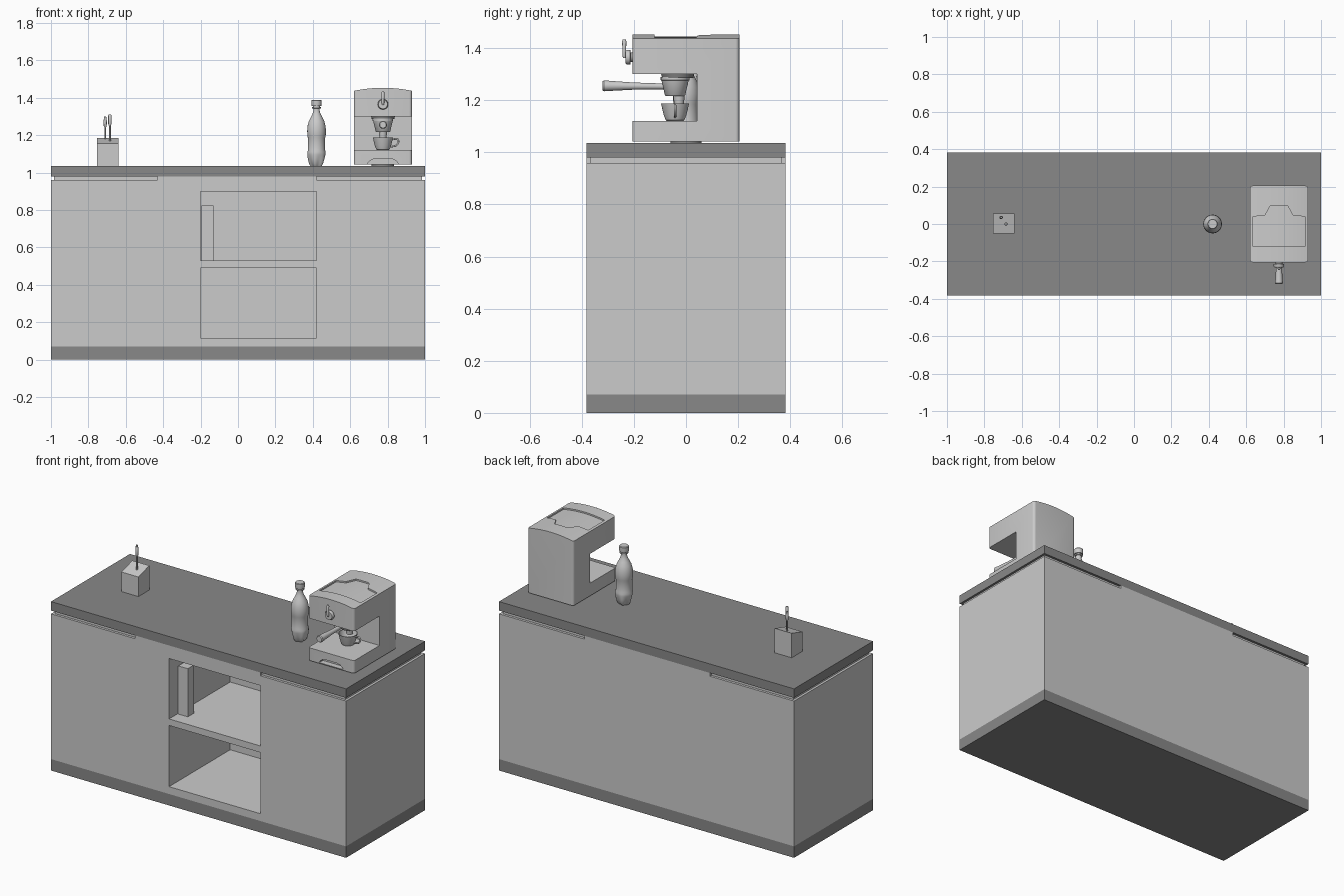
import bpy, bmesh
from math import sin, cos, pi, radians
from mathutils import Vector

if "Cube" in bpy.data.objects:
    bpy.data.objects.remove(bpy.data.objects["Cube"])

dark = bpy.data.materials.new("dark_grey")
dark.diffuse_color = (0.25, 0.25, 0.25, 1)
dark.use_nodes = True
dark.node_tree.nodes["Principled BSDF"].inputs["Base Color"].default_value = dark.diffuse_color


def make(name, verts, faces, mat=None, smooth=False):
    mesh = bpy.data.meshes.new(name)
    mesh.from_pydata(verts, [], faces)
    bm = bmesh.new()
    bm.from_mesh(mesh)
    bmesh.ops.recalc_face_normals(bm, faces=bm.faces)
    bm.to_mesh(mesh)
    bm.free()
    ob = bpy.data.objects.new(name, mesh)
    bpy.context.collection.objects.link(ob)
    if mat:
        mesh.materials.append(mat)
    if smooth:
        shade(ob)
    return ob


def activate(ob):
    bpy.ops.object.select_all(action='DESELECT')
    ob.select_set(True)
    bpy.context.view_layer.objects.active = ob


def shade(ob):
    activate(ob)
    bpy.ops.object.shade_smooth_by_angle(angle=radians(35))


def prism(name, outline, axis, a, b, **kw):
    """Extrude a 2D outline along an axis from a to b."""
    place = {'x': lambda p, t: (t, p[0], p[1]),
             'y': lambda p, t: (p[0], t, p[1]),
             'z': lambda p, t: (p[0], p[1], t)}[axis]
    n = len(outline)
    verts = [place(p, t) for t in (a, b) for p in outline]
    faces = [list(range(n)), list(range(n, 2 * n))]
    faces += [(i, (i + 1) % n, n + (i + 1) % n, n + i) for i in range(n)]
    return make(name, verts, faces, **kw)


def box(name, x, y, z, **kw):
    outline = [(x[0], y[0]), (x[1], y[0]), (x[1], y[1]), (x[0], y[1])]
    return prism(name, outline, 'z', *z, **kw)


def lathe(name, profile, start, axis=(0, 0, 1), segs=32, shape=None, **kw):
    """Revolve (radius, height) points about an axis through start."""
    turn = Vector(axis).to_track_quat('Z', 'Y')
    verts, faces = [], []
    for r, h in profile:
        for i in range(segs):
            t = 2 * pi * i / segs
            k = r * (shape(t, h) if shape else 1)
            verts.append(Vector(start) + turn @ Vector((k * cos(t), k * sin(t), h)))
    for j in range(len(profile) - 1):
        for i in range(segs):
            k = (i + 1) % segs
            faces.append((j * segs + i, j * segs + k, (j + 1) * segs + k, (j + 1) * segs + i))
    last = (len(profile) - 1) * segs
    faces += [list(range(segs)), list(range(last, last + segs))]
    return make(name, verts, faces, smooth=True, **kw)


def boolean(ob, cutter, op='DIFFERENCE'):
    activate(ob)
    mod = ob.modifiers.new("cut", 'BOOLEAN')
    mod.operation, mod.object, mod.solver = op, cutter, 'EXACT'
    bpy.ops.object.modifier_apply(modifier=mod.name)
    bpy.data.objects.remove(cutter)


# Counter: plinth, body with two front niches, worktop on inset end strips
D = 0.382
box("plinth", (-1, 1), (-D, D), (0, 0.07), mat=dark)
body = box("counter_body", (-1, 1), (-D, D), (0.07, 0.96))
for z in ((0.115, 0.49), (0.53, 0.90)):
    boolean(body, box("niche_cutter", (-0.2, 0.42), (-0.5, 0.21), z))
box("centre_rail", (-0.43, 0.42), (-D, D), (0.96, 0.98))
box("left_strip", (-0.985, -0.43), (-D + 0.015, D - 0.015), (0.96, 0.98))
box("right_strip", (0.42, 0.985), (-D + 0.015, D - 0.015), (0.96, 0.98))
box("worktop", (-1, 1), (-D, D), (0.98, 1.035), mat=dark)
box("shelf_box", (-0.195, -0.13), (-0.30, -0.24), (0.53, 0.825))

# Pen holder with a sloping top, and two brushes
prism("pen_holder", [(-0.05, 1.035), (0.055, 1.035), (0.055, 1.185), (-0.05, 1.155)],
      'x', -0.755, -0.64)
lathe("brush", [(0.004, 0), (0.004, 0.09), (0.008, 0.1), (0.009, 0.125), (0.005, 0.15)],
      (-0.71, 0.035, 1.15), segs=12)
lathe("pen", [(0.005, 0), (0.005, 0.1), (0.009, 0.11), (0.009, 0.155), (0.006, 0.16)],
      (-0.685, 0, 1.15), segs=12)

# Bottle with a five-footed base
bottle = [(0.022, 0.01), (0.032, 0), (0.040, 0.012), (0.046, 0.035), (0.049, 0.06), (0.049, 0.075),
          (0.046, 0.085), (0.046, 0.15), (0.049, 0.16), (0.050, 0.19), (0.048, 0.215),
          (0.041, 0.24), (0.030, 0.262), (0.021, 0.28), (0.017, 0.295), (0.017, 0.308),
          (0.024, 0.309), (0.024, 0.315), (0.018, 0.316), (0.018, 0.32)]
lathe("bottle", bottle, (0.42, 0, 1.035), segs=40,
      shape=lambda t, h: 1 - max(0, 0.07 - h) * 3.5 * (0.5 - 0.5 * cos(5 * t)))
lathe("bottle_cap", [(0.026, 0), (0.027, 0.004), (0.027, 0.03), (0.024, 0.034)], (0.42, 0, 1.355))

# Coffee machine shell: C-shaped side, arched top, rounded upright corners
CX, HW = 0.775, 0.155


def arch(drop=0):
    return [(CX + HW * i / 8, 1.453 - 0.016 * (i / 8) ** 2 - drop) for i in range(8, -9, -1)]


shell = prism("coffee_machine_body", [(CX - HW, 1.042), (CX + HW, 1.042)] + arch(),
              'y', -0.205, 0.205)
bm = bmesh.new()
bm.from_mesh(shell.data)
uprights = [e for e in bm.edges if abs(e.verts[0].co.z - e.verts[1].co.z) > 0.2]
bmesh.ops.bevel(bm, geom=uprights, offset=0.015, segments=4, profile=0.5, affect='EDGES')
bm.to_mesh(shell.data)
bm.free()
boolean(shell, box("opening_cutter", (0.5, 1.1), (-0.4, 0.042), (1.12, 1.30)))

# Recessed lid on top, following the arch
lid = prism("lid_cutter", [(CX - HW, 1.5), (CX + HW, 1.5)] + arch(0.009), 'y', -0.3, 0.3)
outline = [(-0.14, -0.12), (0.14, -0.12), (0.14, 0.04), (0.075, 0.045),
           (0.045, 0.1), (-0.045, 0.1), (-0.075, 0.045), (-0.14, 0.04)]
boolean(lid, prism("lid_outline", [(CX + x, y) for x, y in outline], 'z', 1.4, 1.6), 'INTERSECT')
boolean(shell, lid)

# Finger recess at the front of the base
grip = [(0.08, 1.047), (0.078, 1.055), (0.06, 1.07), (0.035, 1.075)]
grip = [(CX + x, z) for x, z in grip] + [(CX - x, z) for x, z in reversed(grip)]
boolean(shell, prism("grip_cutter", grip, 'y', -0.3, -0.17))
shade(shell)
lathe("machine_foot", [(0.06, 0), (0.06, 0.008)], (CX, 0, 1.035), mat=dark)

# Steam dial with its lever
lathe("dial", [(0.018, 0), (0.018, 0.008), (0.028, 0.01), (0.028, 0.022), (0.024, 0.028)],
      (CX, -0.204, 1.365), axis=(0, -1, 0))
lathe("dial_lever", [(0.005, 0), (0.007, 0.01), (0.008, 0.065), (0.005, 0.072)],
      (CX, -0.237, 1.362), segs=16)

# Brew head, filter basket, handle and spout
GY = -0.042
lathe("brew_head", [(0.06, 0), (0.064, 0.016)], (CX, GY + 0.01, 1.286), mat=dark)
lathe("filter_basket", [(0.036, 0), (0.039, 0.003), (0.052, 0.058), (0.055, 0.06), (0.055, 0.072)],
      (CX, GY, 1.217))
lathe("filter_handle", [(0.011, 0), (0.012, 0.05), (0.014, 0.13), (0.02, 0.225), (0.021, 0.238),
                        (0.017, 0.244)], (CX, -0.077, 1.253), axis=(0, -1, 0.01), segs=24)
lathe("spout", [(0.018, 0), (0.022, 0.04)], (CX, GY + 0.015, 1.178), segs=20)

# Hollow cup with a ring handle on its right
cup = [(0.030, 0), (0.036, 0.004), (0.044, 0.025), (0.054, 0.068), (0.051, 0.068),
       (0.041, 0.025), (0.030, 0.01)]
lathe("cup", cup, (CX, GY, 1.12))
curve = bpy.data.curves.new("cup_handle", 'CURVE')
curve.dimensions, curve.bevel_depth, curve.bevel_resolution = '3D', 0.005, 3
spline = curve.splines.new('BEZIER')
points = [(0.050, 1.178), (0.080, 1.176), (0.076, 1.150), (0.042, 1.137)]
spline.bezier_points.add(len(points) - 1)
for bp, (x, z) in zip(spline.bezier_points, points):
    bp.co = (CX + x, GY, z)
    bp.handle_left_type = bp.handle_right_type = 'AUTO'
bpy.context.collection.objects.link(bpy.data.objects.new("cup_handle", curve))
